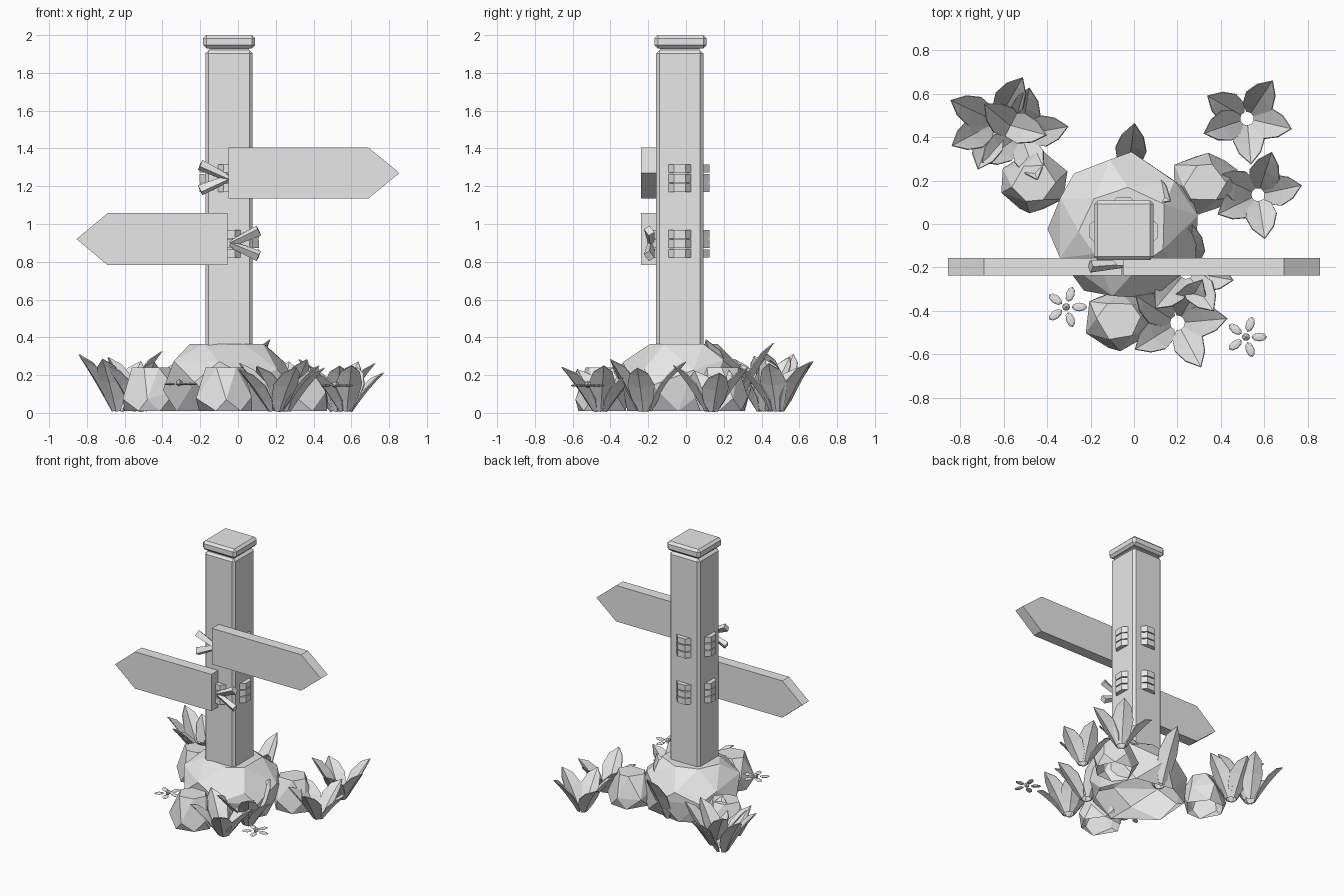
import bpy, bmesh, math, random
from mathutils import Vector, Matrix

cube = bpy.data.objects.get("Cube")
if cube:
    bpy.data.objects.remove(cube, do_unlink=True)

grey = bpy.data.materials.new("plain grey")
grey.use_nodes = True
grey.diffuse_color = (0.8, 0.8, 0.8, 1)
grey.node_tree.nodes["Principled BSDF"].inputs["Base Color"].default_value = (0.8, 0.8, 0.8, 1)


def finish(name, bm):
    bmesh.ops.recalc_face_normals(bm, faces=bm.faces)
    mesh = bpy.data.meshes.new(name)
    bm.to_mesh(mesh)
    bm.free()
    mesh.materials.append(grey)
    obj = bpy.data.objects.new(name, mesh)
    bpy.context.collection.objects.link(obj)
    return obj


def box(name, center, size, bevel=0.0):
    bm = bmesh.new()
    bmesh.ops.create_cube(bm, size=1, matrix=Matrix.Translation(center) @ Matrix.Diagonal((*size, 1)))
    if bevel:
        bmesh.ops.bevel(bm, geom=bm.edges[:], offset=bevel, segments=1, affect='EDGES')
    return finish(name, bm)


def extrude_profile(bm, points, direction):
    face = bm.faces.new([bm.verts.new(p) for p in points])
    new = bmesh.ops.extrude_face_region(bm, geom=[face])["geom"]
    bmesh.ops.translate(bm, vec=direction, verts=[v for v in new if isinstance(v, bmesh.types.BMVert)])


# Post and cap
PX, PY = -0.047, -0.033
box("post", (PX, PY, 1.11), (0.25, 0.25, 1.62), 0.017)
box("post_neck", (PX, PY, 1.92), (0.21, 0.21, 0.05))
box("post_cap", (PX, PY + 0.004, 1.965), (0.275, 0.275, 0.07), 0.017)


# Arrow boards
def arrow_board(name, butt, shoulder, tip, z, half):
    bm = bmesh.new()
    outline = [(butt, z - half), (shoulder, z - half), (tip, z), (shoulder, z + half), (butt, z + half)]
    extrude_profile(bm, [(x, -0.237, h) for x, h in outline], (0, 0.08, 0))
    finish(name, bm)


arrow_board("upper_board", -0.05, 0.69, 0.855, 1.27, 0.135)
arrow_board("lower_board", -0.055, -0.69, -0.855, 0.92, 0.138)


# Rope wraps standing proud of each post face
def rope_wrap(name, z):
    bm = bmesh.new()
    for step in (-1, 0, 1):
        for quarter in range(4):
            turn = Matrix.Translation((PX, PY, 0)) @ Matrix.Rotation(quarter * math.pi / 2, 4, 'Z')
            outline = [(0.11, -0.06), (0.125, -0.06), (0.157, -0.03),
                       (0.157, 0.03), (0.125, 0.06), (0.11, 0.06)]
            extrude_profile(bm, [turn @ Vector((x, y, z + step * 0.051 - 0.022)) for x, y in outline],
                            (0, 0, 0.044))
    finish(name, bm)


# Rope tails are rolled bars, narrow at the knot
def rope_tail(name, start, end):
    a, b = Vector(start), Vector(end)
    turn = (b - a).to_track_quat('X', 'Z').to_matrix().to_4x4() @ Matrix.Rotation(0.6, 4, 'X')
    bm = bmesh.new()
    bmesh.ops.create_cube(bm, size=1)
    for v in bm.verts:
        if v.co.x < 0:
            v.co.yz *= 0.6
    bm.transform(Matrix.Translation((a + b) / 2) @ turn @ Matrix.Diagonal(((b - a).length, 0.036, 0.046, 1)))
    finish(name, bm)


for level, z, side, knot in (("upper", 1.243, -1, -0.05), ("lower", 0.895, 1, -0.04)):
    rope_wrap(level + "_rope", z)
    for end, rise in (("top", 0.07), ("bottom", -0.065)):
        rope_tail(f"{level}_rope_{end}_tail", (knot, -0.185, z), (knot + side * 0.15, -0.195, z + rise))


# Faceted rocks: the hull of a few jittered rings, open underneath
def rock(name, center, rings, sides, jitter, seed):
    rng = random.Random(seed)
    bm = bmesh.new()
    for k, (rx, ry, z) in enumerate(rings):
        for i in range(sides):
            a = (i + 0.5 * (k % 2) + rng.uniform(-0.2, 0.2)) * math.tau / sides
            s = 1 + rng.uniform(-jitter, jitter)
            edge = 0 if k in (0, len(rings) - 1) else rng.uniform(-0.03, 0.03)
            bm.verts.new((center[0] + rx * s * math.cos(a), center[1] + ry * s * math.sin(a), z + edge))
    hull = bmesh.ops.convex_hull(bm, input=bm.verts[:])
    spare = {g for g in hull["geom_interior"] + hull["geom_unused"] if isinstance(g, bmesh.types.BMVert)}
    bmesh.ops.delete(bm, geom=list(spare), context='VERTS')
    bmesh.ops.dissolve_limit(bm, angle_limit=0.12, verts=bm.verts[:], edges=bm.edges[:])
    under = [f for f in bm.faces if all(v.co.z < 0.02 for v in f.verts)]
    bmesh.ops.delete(bm, geom=under, context='FACES')
    finish(name, bm)


rock("mound", (-0.045, -0.012), [(0.31, 0.3, 0.01), (0.36, 0.345, 0.15), (0.33, 0.31, 0.25), (0.21, 0.18, 0.365)],
     7, 0.05, 3)
SMALL = [(0.14, 0.13, 0.01), (0.158, 0.147, 0.1), (0.098, 0.09, 0.24)]
rock("front_rock", (-0.07, -0.445), SMALL, 6, 0.06, 5)
rock("left_rock", (0.325, 0.19), SMALL, 6, 0.06, 8)
rock("right_rock", (-0.46, 0.19), SMALL, 6, 0.06, 11)


# Leafy plants: keeled, pointed leaves opening from a tight cup
def plant(name, center, angles, reach, height):
    bm = bmesh.new()
    for i, degrees in enumerate(angles):
        place = Matrix.Translation((*center, 0)) @ Matrix.Rotation(math.radians(degrees), 4, 'Z')
        tall = height * (1, 0.88, 1.05, 0.92, 0.97)[i % 5]
        rows = []
        for r, z, half in ((0.16, 0.03, 0.022), (0.32, 0.25, 0.056), (0.57, 0.56, 0.072), (0.82, 0.83, 0.05)):
            mid = Vector((r * reach, 0, z * tall))
            rows.append([bm.verts.new(place @ (mid + Vector(o)))
                         for o in ((-half * 0.3, half, half * 0.2), (0, 0, 0), (-half * 0.3, -half, half * 0.2))])
        tip = bm.verts.new(place @ Vector((reach, 0, tall)))
        for low, high in zip(rows, rows[1:]):
            for k in (0, 1):
                bm.faces.new((low[k], low[k + 1], high[k + 1], high[k]))
        for k in (0, 1):
            bm.faces.new((rows[-1][k], rows[-1][k + 1], tip))
    obj = finish(name, bm)
    thick = obj.modifiers.new("thickness", 'SOLIDIFY')
    thick.thickness = 0.006
    thick.offset = 0


plant("back_left_plant", (0.52, 0.485), (56, 150, 199, 275, 347), 0.21, 0.27)
plant("left_plant", (0.57, 0.135), (72, 12, 279, 206, 155), 0.205, 0.24)
plant("front_plant", (0.2, -0.455), (5, 60, 147, 212, 298), 0.23, 0.25)
plant("front_left_plant", (0.24, -0.22), (82, 350, 305, 230, 160), 0.22, 0.27)
plant("mound_plant", (-0.03, 0.23), (82, 270, 328, 215), 0.235, 0.37)
plant("back_right_plant", (-0.63, 0.47), (155, 60, 345, 248, 208), 0.235, 0.31)
plant("back_right_inner_plant", (-0.52, 0.41), (10, 80, 140, 215, 290), 0.22, 0.28)


# Small five-petal flowers
def flower(name, center):
    bm = bmesh.new()
    middle = Matrix.Translation(center)
    bmesh.ops.create_icosphere(bm, subdivisions=1, radius=0.02, matrix=middle @ Matrix.Translation((0, 0, 0.006)))
    for i in range(5):
        petal = (middle @ Matrix.Rotation(i * math.tau / 5, 4, 'Z')
                 @ Matrix.Translation((0.061, 0, 0)) @ Matrix.Diagonal((0.036, 0.02, 0.007, 1)))
        bmesh.ops.create_uvsphere(bm, u_segments=8, v_segments=4, radius=1, matrix=petal)
    finish(name, bm)


flower("right_flower", (-0.312, -0.382, 0.153))
flower("left_flower", (0.515, -0.52, 0.145))
